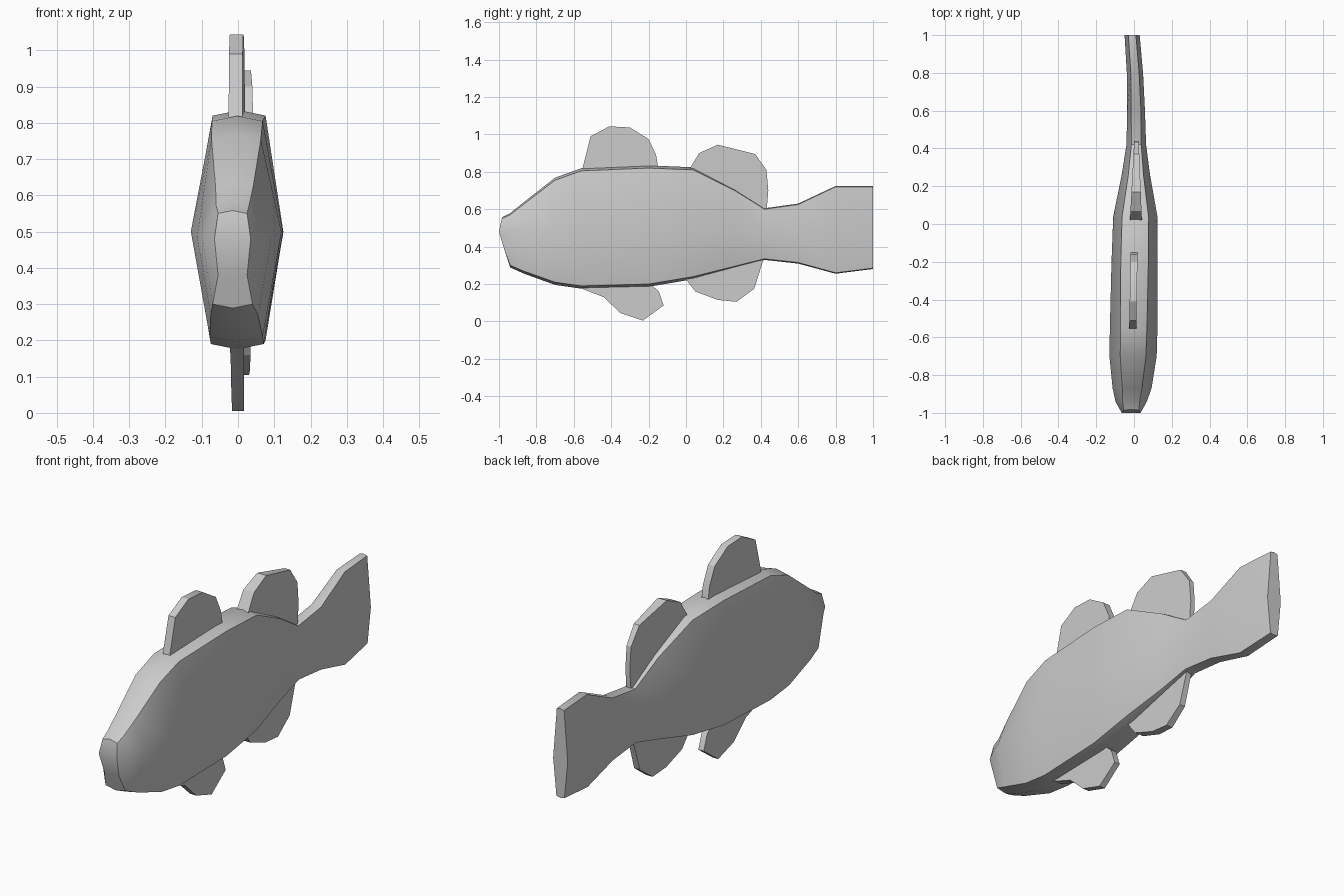
import bpy, bmesh, math

cube = bpy.data.objects.get("Cube")
if cube:
    bpy.data.objects.remove(cube, do_unlink=True)

grey = bpy.data.materials.new("plain grey")
grey.use_nodes = True
colour = (0.6, 0.6, 0.6, 1)
grey.diffuse_color = colour
grey.node_tree.nodes["Principled BSDF"].inputs["Base Color"].default_value = colour


def finish(bm, name):
    bmesh.ops.recalc_face_normals(bm, faces=bm.faces)
    mesh = bpy.data.meshes.new(name)
    bm.to_mesh(mesh)
    bm.free()
    mesh.materials.append(grey)
    obj = bpy.data.objects.new(name, mesh)
    bpy.context.collection.objects.link(obj)
    bpy.ops.object.select_all(action='DESELECT')
    obj.select_set(True)
    bpy.context.view_layer.objects.active = obj
    bpy.ops.object.shade_smooth_by_angle(angle=math.radians(30))


def ring(bm, y, cx, top, mid, low, wt, wm, wl):
    """Eight-point section with a slight ridge on the back and belly."""
    ridge = 0.2 * wt
    pts = [(0, top + ridge), (wt, top), (wm, mid), (wl, low),
           (0, low - 0.2 * wl), (-wl, low), (-wm, mid), (-wt, top)]
    return [bm.verts.new((cx + x, y, z)) for x, z in pts]


# Body and tail: y, centre x, top z, side z, bottom z, half widths
sections = [
    (-1.00, -0.015, 0.55, 0.48, 0.38, 0.04, 0.05, 0.04),
    (-0.94, -0.015, 0.57, 0.48, 0.30, 0.045, 0.083, 0.055),
    (-0.87, -0.010, 0.625, 0.485, 0.27, 0.052, 0.103, 0.065),
    (-0.70, -0.005, 0.755, 0.50, 0.21, 0.068, 0.125, 0.073),
    (-0.56, -0.002, 0.805, 0.50, 0.19, 0.07, 0.126, 0.073),
    (-0.20, 0.003, 0.82, 0.50, 0.20, 0.073, 0.122, 0.073),
    (0.04, 0.007, 0.81, 0.49, 0.24, 0.07, 0.117, 0.07),
    (0.26, 0.01, 0.70, 0.475, 0.295, 0.04, 0.075, 0.042),
    (0.42, 0.012, 0.60, 0.465, 0.335, 0.026, 0.052, 0.03),
    (0.60, 0.011, 0.625, 0.46, 0.315, 0.026, 0.047, 0.028),
    (0.80, 0.005, 0.72, 0.465, 0.26, 0.022, 0.043, 0.024),
    (1.00, -0.01, 0.72, 0.47, 0.285, 0.02, 0.04, 0.022),
]
bm = bmesh.new()
rings = [ring(bm, *s) for s in sections]
for v in rings[0]:
    v.co.y += 3 * (v.co.z - 0.48) ** 2
for a, b in zip(rings, rings[1:]):
    for i in range(8):
        j = (i + 1) % 8
        bm.faces.new((a[i], a[j], b[j], b[i]))
# Snout cap split at the side line, then the flat tail end
n = rings[0]
bm.faces.new((n[6], n[7], n[0], n[1], n[2]))
bm.faces.new((n[2], n[3], n[4], n[5], n[6]))
bm.faces.new(rings[-1])
finish(bm, "fish_body")


def fin(name, outline, front, rear):
    """Flat fin; front and rear give centre x and half thickness at its ends."""
    bm = bmesh.new()
    ys = [p[0] for p in outline]
    y0, span = min(ys), max(ys) - min(ys)
    sides = []
    for s in (-1, 1):
        row = []
        for y, z in outline:
            t = (y - y0) / span
            c, h = (f + (r - f) * t for f, r in zip(front, rear))
            row.append(bm.verts.new((c + s * h, y, z)))
        bm.faces.new(row)
        sides.append(row)
    a, b = sides
    for i in range(len(a)):
        j = (i + 1) % len(a)
        bm.faces.new((a[i], a[j], b[j], b[i]))
    finish(bm, name)


fin("front_dorsal_fin",
    [(-0.56, 0.79), (-0.51, 0.99), (-0.41, 1.043), (-0.30, 1.037),
     (-0.20, 0.975), (-0.16, 0.89), (-0.145, 0.80)],
    (-0.007, 0.019), (0.001, 0.018))
fin("rear_dorsal_fin",
    [(0.01, 0.80), (0.07, 0.90), (0.17, 0.945), (0.37, 0.895),
     (0.43, 0.81), (0.44, 0.70), (0.43, 0.58), (0.28, 0.66)],
    (0.01, 0.032), (0.013, 0.012))
fin("pelvic_fin",
    [(-0.62, 0.20), (-0.44, 0.13), (-0.35, 0.045), (-0.23, 0.005),
     (-0.12, 0.085), (-0.145, 0.16), (-0.20, 0.21)],
    (-0.003, 0.02), (0.001, 0.015))
fin("anal_fin",
    [(-0.02, 0.25), (0.05, 0.16), (0.17, 0.115), (0.27, 0.105),
     (0.365, 0.175), (0.42, 0.35)],
    (0.01, 0.026), (0.014, 0.014))
